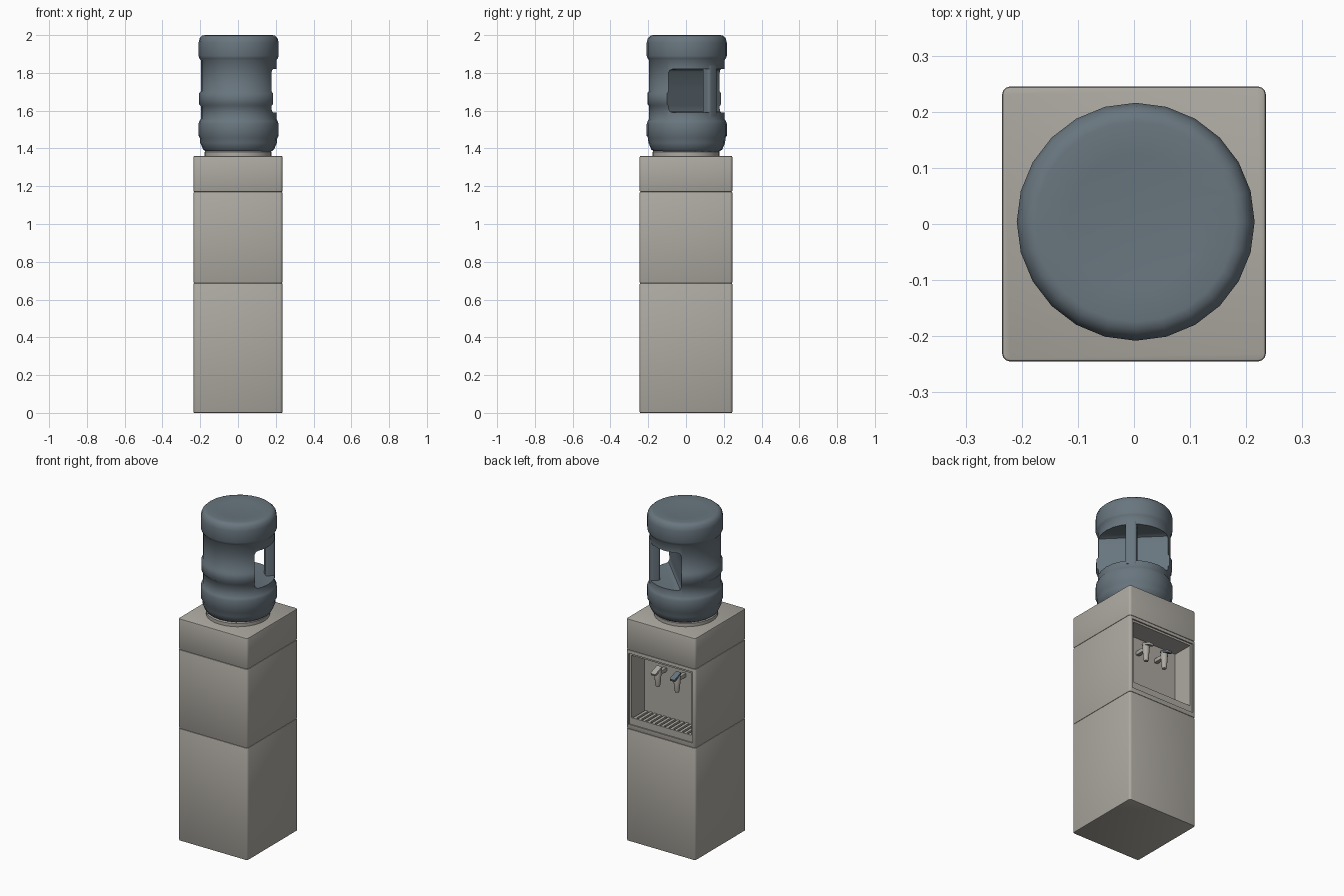
import bpy, bmesh, math
from mathutils import Matrix, Vector

if "Cube" in bpy.data.objects:
    bpy.data.objects.remove(bpy.data.objects["Cube"])


def material(name, rgb):
    m = bpy.data.materials.new(name)
    m.diffuse_color = (*rgb, 1)
    m.use_nodes = True
    m.node_tree.nodes["Principled BSDF"].inputs["Base Color"].default_value = m.diffuse_color
    return m


GREY = material("warm grey plastic", (0.42, 0.40, 0.36))
BLUE = material("slate blue bottle", (0.14, 0.18, 0.21))


def finish(bm, name, mat, angle=35):
    bmesh.ops.recalc_face_normals(bm, faces=bm.faces)
    me = bpy.data.meshes.new(name)
    bm.to_mesh(me)
    bm.free()
    ob = bpy.data.objects.new(name, me)
    bpy.context.collection.objects.link(ob)
    me.materials.append(mat)
    smooth(ob, angle)
    return ob


def smooth(ob, angle=35):
    bpy.ops.object.select_all(action='DESELECT')
    ob.select_set(True)
    bpy.context.view_layer.objects.active = ob
    bpy.ops.object.shade_smooth_by_angle(angle=math.radians(angle))


def box(name, lo, hi, mat, upright=0, bevel=0, rot=None):
    """Box from corner to corner; upright rounds vertical edges, bevel the rest."""
    lo, hi = Vector(lo), Vector(hi)
    bm = bmesh.new()
    bmesh.ops.create_cube(bm, size=1)
    for v in bm.verts:
        v.co = Vector(a * b for a, b in zip(v.co, hi - lo)) + (lo + hi) / 2
    if upright:
        es = [e for e in bm.edges if abs(e.verts[0].co.z - e.verts[1].co.z) > 1e-4]
        bmesh.ops.bevel(bm, geom=es, offset=upright, segments=3, profile=0.5, affect='EDGES')
    if bevel:
        es = [e for e in bm.edges if e.calc_face_angle(0) > 1.2]
        bmesh.ops.bevel(bm, geom=es, offset=bevel, segments=2, profile=0.5, affect='EDGES')
    if rot:
        bm.transform(rot)
    return finish(bm, name, mat)


def lathe(name, profile, centre, mat, sides=24, angle=35):
    """Closed solid of revolution from (radius, z) points."""
    bm = bmesh.new()
    rings = [[bm.verts.new((centre[0] + r * math.cos(2 * math.pi * i / sides),
                            centre[1] + r * math.sin(2 * math.pi * i / sides), z))
              for i in range(sides)] for r, z in profile]
    for a, b in zip(rings, rings[1:]):
        for i in range(sides):
            j = (i + 1) % sides
            bm.faces.new((a[i], a[j], b[j], b[i]))
    bm.faces.new(rings[0])
    bm.faces.new(rings[-1])
    return finish(bm, name, mat, angle)


def cut(ob, cutter, angle=35):
    m = ob.modifiers.new("cut", 'BOOLEAN')
    m.operation, m.solver, m.object = 'DIFFERENCE', 'EXACT', cutter
    bpy.context.view_layer.objects.active = ob
    bpy.ops.object.modifier_apply(modifier=m.name)
    bpy.data.objects.remove(cutter)
    smooth(ob, angle)


# Cabinet: three stacked sections with seams between them
W, D = 0.235, 0.245
box("lower_cabinet", (-W, -D, 0), (W, D, 0.687), GREY, 0.014, 0.004)
middle = box("tap_section", (-W, -D, 0.687), (W, D, 1.17), GREY, 0.014, 0.004)
box("top_section", (-W, -D, 1.17), (W, D, 1.36), GREY, 0.014, 0.005)

# Tap niche in the +y face, with a shallow surround step
cut(middle, box("surround_cutter", (-0.217, 0.237, 0.715), (0.217, 0.3, 1.15), GREY))
cut(middle, box("niche_cutter", (-0.203, 0.11, 0.735), (0.203, 0.3, 1.138), GREY))

# Drip tray slats
for i in range(13):
    x = -0.186 + i * 0.031
    box(f"tray_slat_{i + 1}", (x - 0.009, 0.115, 0.735), (x + 0.009, 0.235, 0.757), GREY)
box("tray_lip", (-0.203, 0.227, 0.735), (0.203, 0.237, 0.757), GREY)

# Two taps: stem, spout and sloping lever
for x, side, mat in ((0.065, "left", GREY), (-0.065, "right", BLUE)):
    box(f"{side}_tap_stem", (x - 0.012, 0.105, 1.03), (x + 0.012, 0.185, 1.055), GREY, 0, 0.004)
    lathe(f"{side}_tap_spout", [(0.012, 0.965), (0.016, 0.985), (0.021, 1.055), (0.017, 1.066)],
          (x, 0.18), GREY, 12)
    tilt = Matrix.Translation((x, 0.18, 1.068)) @ Matrix.Rotation(-0.35, 4, 'X')
    box(f"{side}_tap_lever", (-0.017, -0.02, -0.005), (0.017, 0.05, 0.008), mat, 0.006, 0, tilt)

# Bottle collar
C = (0.003, 0.004)
lathe("bottle_collar", [(0.178, 1.355), (0.178, 1.38), (0.172, 1.387), (0.15, 1.387)], (0, 0), GREY, 32)

# Bottle with raised rings
bottle = lathe("water_bottle", [
    (0.12, 1.37), (0.168, 1.38), (0.188, 1.395), (0.203, 1.43), (0.205, 1.455),
    (0.212, 1.467), (0.212, 1.53), (0.207, 1.545), (0.200, 1.555), (0.200, 1.625),
    (0.209, 1.634), (0.209, 1.692), (0.200, 1.703), (0.200, 1.868), (0.207, 1.876),
    (0.212, 1.89), (0.212, 1.96), (0.206, 1.984), (0.192, 1.997), (0.178, 2.0),
    (0.12, 1.996), (0.05, 1.992)], C, BLUE, 24, 50)

# Grip recess across the +x +y corner, with the handle post left standing
turn = Matrix.Translation((*C, 0)) @ Matrix.Rotation(math.pi / 4, 4, 'Z')
cut(bottle, box("grip_cutter", (0.055, -0.3, 1.59), (0.4, 0.3, 1.82), BLUE, 0, 0.02, turn), 50)
box("bottle_handle", (0.145, -0.032, 1.57), (0.2, 0.032, 1.84), BLUE, 0.013, 0, turn)
